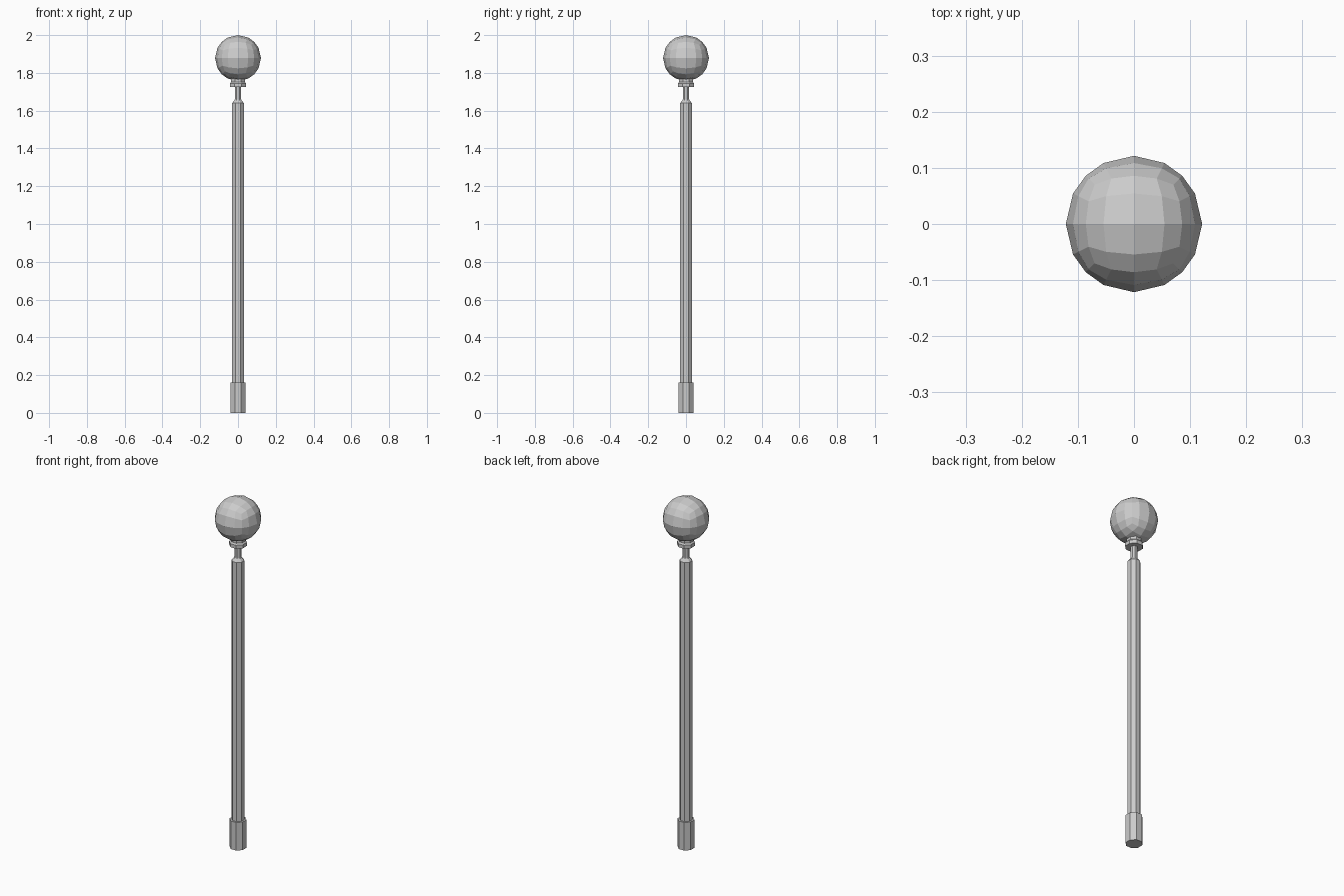
import bpy, bmesh, math
from mathutils import Vector

if "Cube" in bpy.data.objects:
    bpy.data.objects.remove(bpy.data.objects["Cube"])

SIDES = 8


def lathe(name, profile):
    """Octagonal part from (half width across flats, z) rings, capped at both ends."""
    bm = bmesh.new()
    rings = []
    for half, z in profile:
        r = half / math.cos(math.pi / SIDES)
        rings.append([bm.verts.new((r * math.cos(math.tau * (i + 0.5) / SIDES),
                                    r * math.sin(math.tau * (i + 0.5) / SIDES), z))
                      for i in range(SIDES)])
    for a, b in zip(rings, rings[1:]):
        for i in range(SIDES):
            j = (i + 1) % SIDES
            bm.faces.new((a[i], a[j], b[j], b[i]))
    bm.faces.new(rings[0][::-1])
    bm.faces.new(rings[-1])
    return finish(bm, name)


def finish(bm, name):
    mesh = bpy.data.meshes.new(name)
    bm.to_mesh(mesh)
    bm.free()
    obj = bpy.data.objects.new(name, mesh)
    bpy.context.collection.objects.link(obj)
    return obj


# Foot sleeve, shaft with tapered shoulder and thin neck, stepped collar
lathe("base_sleeve", [(0.041, 0), (0.041, 0.16)])
lathe("shaft", [(0.031, 0.15), (0.031, 1.64), (0.019, 1.655),
                (0.017, 1.66), (0.017, 1.735)])
lathe("collar", [(0.043, 1.725), (0.043, 1.745), (0.036, 1.753), (0.036, 1.79)])

# Ball: cube with a 4x4 grid on each side, pushed out to a sphere
bm = bmesh.new()
bmesh.ops.create_cube(bm, size=2)
bmesh.ops.subdivide_edges(bm, edges=bm.edges[:], cuts=3, use_grid_fill=True)
for v in bm.verts:
    v.co = v.co.normalized() * 0.1215 + Vector((0, 0, 1.8785))
finish(bm, "ball")
